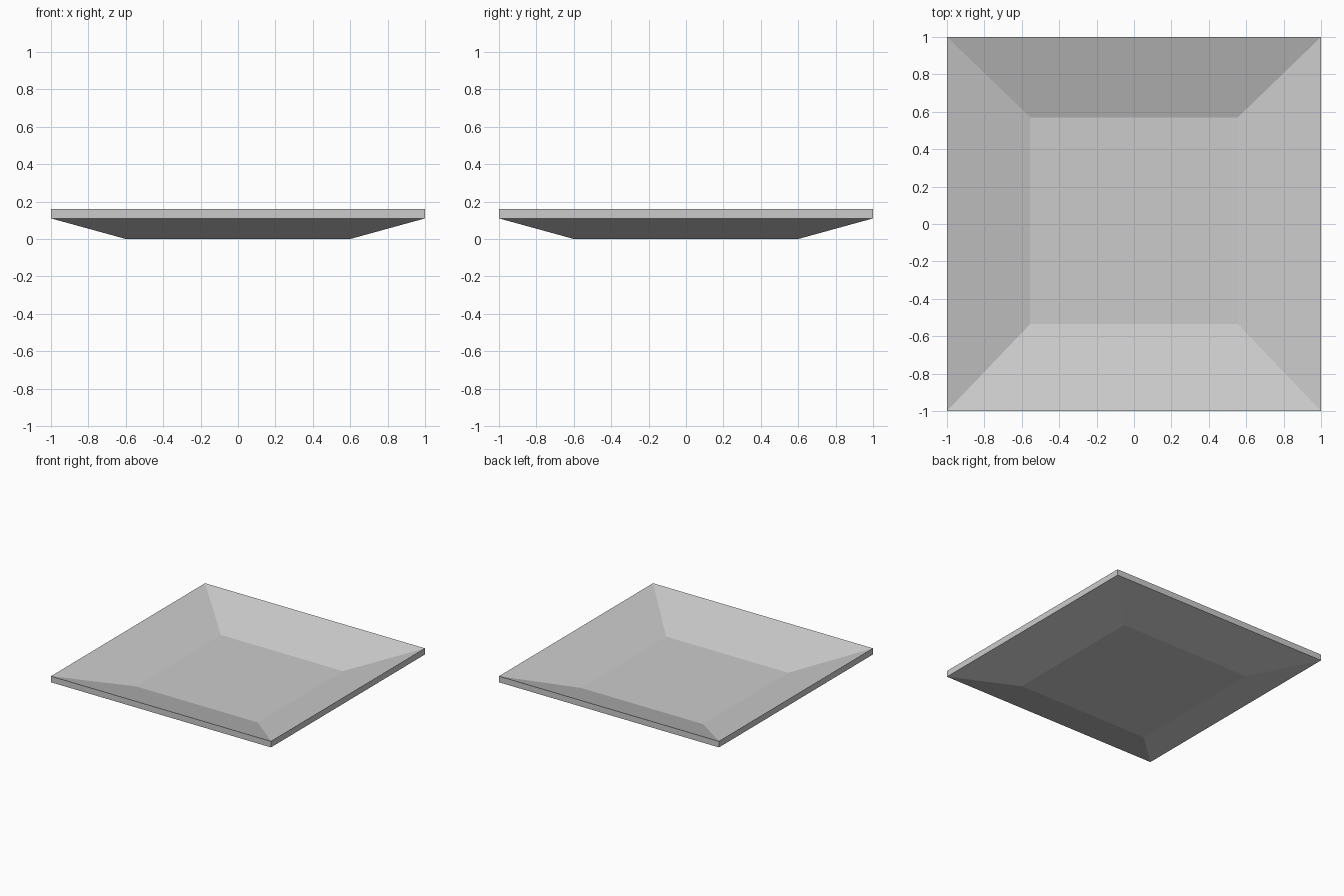
import bpy
import bmesh

cube = bpy.data.objects.get("Cube")
if cube:
    bpy.data.objects.remove(cube, do_unlink=True)

# Plain grey finish
grey = bpy.data.materials.new("light_grey")
grey.use_nodes = True
color = (0.6, 0.6, 0.6, 1)
grey.diffuse_color = color
grey.node_tree.nodes["Principled BSDF"].inputs["Base Color"].default_value = color


def ring(bm, half_x, y_front, y_back, z):
    """Four corners of a level rectangle, counter-clockwise from above."""
    corners = [(-half_x, y_front), (half_x, y_front), (half_x, y_back), (-half_x, y_back)]
    return [bm.verts.new((x, y, z)) for x, y in corners]


# Shallow square dish: base, flared underside, upright lip, sloped well
bm = bmesh.new()
rings = [
    ring(bm, 0.6, -0.6, 0.6, 0),
    ring(bm, 1, -1, 1, 0.11),
    ring(bm, 1, -1, 1, 0.16),
    ring(bm, 0.555, -0.535, 0.57, 0.018),
]
for low, high in zip(rings, rings[1:]):
    for i in range(4):
        j = (i + 1) % 4
        bm.faces.new((low[i], low[j], high[j], high[i]))
bm.faces.new(rings[0][::-1])
bm.faces.new(rings[-1])
bmesh.ops.recalc_face_normals(bm, faces=bm.faces)

mesh = bpy.data.meshes.new("square_dish")
bm.to_mesh(mesh)
bm.free()
mesh.materials.append(grey)
dish = bpy.data.objects.new("square_dish", mesh)
bpy.context.collection.objects.link(dish)
